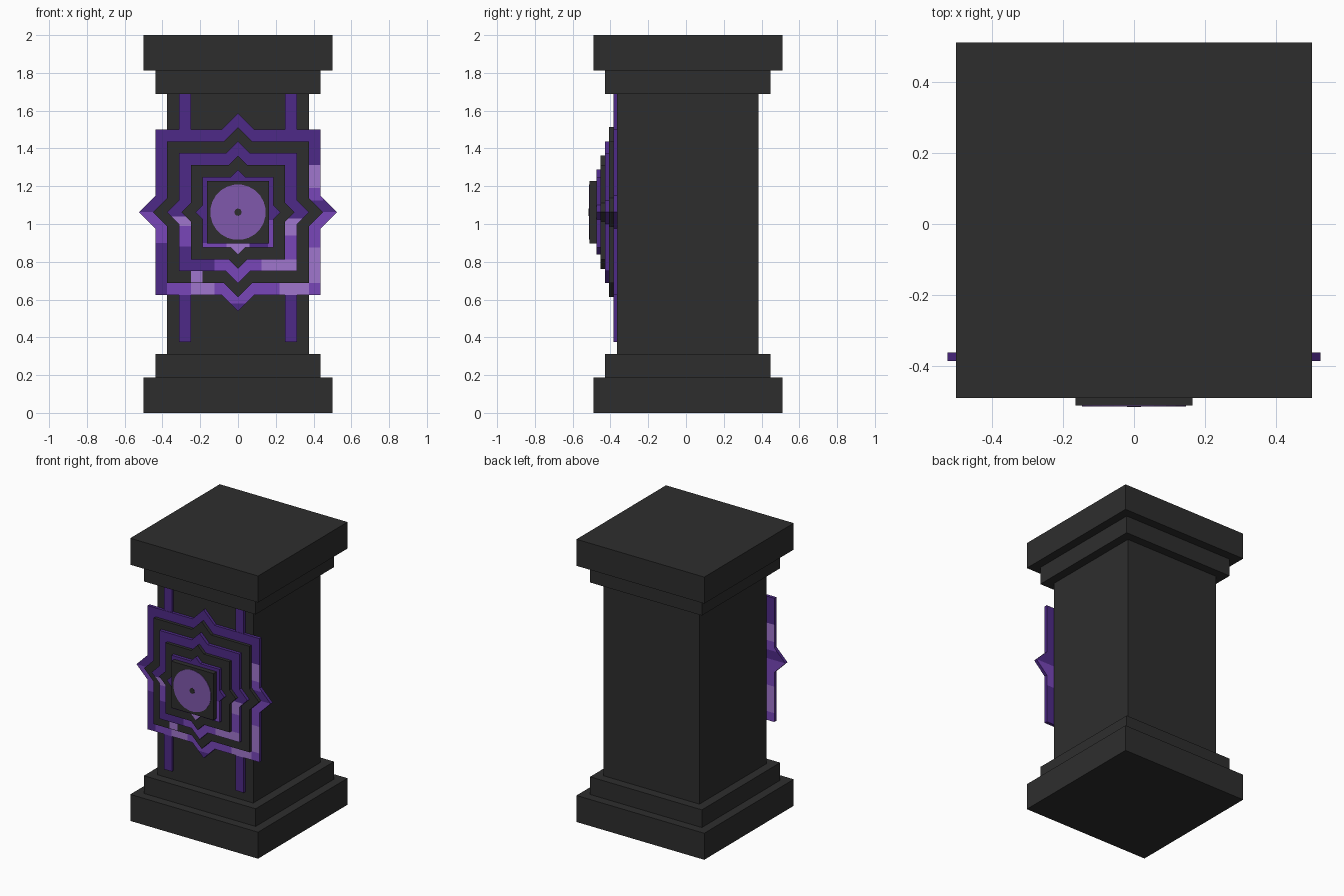
import bpy, bmesh, math
from mathutils import Matrix, Vector

if "Cube" in bpy.data.objects:
    bpy.data.objects.remove(bpy.data.objects["Cube"])

CZ = 1.0625      # height of the emblem centre
U = 0.0625       # basic grid step


def material(name, rgb):
    m = bpy.data.materials.new(name)
    m.diffuse_color = (*rgb, 1)
    m.use_nodes = True
    m.node_tree.nodes["Principled BSDF"].inputs["Base Color"].default_value = m.diffuse_color
    return m


STONE = material("dark stone", (0.027, 0.027, 0.027))
DEEP = material("deep purple", (0.076, 0.023, 0.242))
MID = material("mid purple", (0.188, 0.061, 0.485))
PALE = material("pale purple", (0.352, 0.181, 0.61))
GEM = material("gem purple", (0.216, 0.098, 0.413))


def finish(bm, name, mats):
    bmesh.ops.recalc_face_normals(bm, faces=bm.faces)
    me = bpy.data.meshes.new(name)
    bm.to_mesh(me)
    bm.free()
    for m in mats:
        me.materials.append(m)
    ob = bpy.data.objects.new(name, me)
    bpy.context.collection.objects.link(ob)
    return ob


def box(name, x, y, z, mat):
    bm = bmesh.new()
    size = [b - a for a, b in (x, y, z)]
    mid = [(a + b) / 2 for a, b in (x, y, z)]
    bmesh.ops.create_cube(bm, size=1, matrix=Matrix.Translation(mid) @ Matrix.Diagonal((*size, 1)))
    return finish(bm, name, [mat])


def plate(name, points, back, front, mats, patches=()):
    """Extrude an x-z outline towards the front; patches = (slot, x0, x1, z0, z1)."""
    bm = bmesh.new()
    face = bm.faces.new([bm.verts.new((x, back, z + CZ)) for x, z in points])
    ext = bmesh.ops.extrude_face_region(bm, geom=[face])
    bmesh.ops.translate(bm, vec=(0, front - back, 0),
                        verts=[g for g in ext["geom"] if isinstance(g, bmesh.types.BMVert)])
    # cut along the patch borders (both ways, since the back is mirrored)
    xs = {s * v for p in patches for v in p[1:3] for s in (-1, 1)}
    zs = {v for p in patches for v in p[3:5]}
    for vals, axis in ((xs, Vector((1, 0, 0))), (zs, Vector((0, 0, 1)))):
        for v in sorted(vals):
            bmesh.ops.bisect_plane(bm, geom=bm.verts[:] + bm.edges[:] + bm.faces[:],
                                   plane_co=axis * v, plane_no=axis)
    bm.normal_update()
    bmesh.ops.recalc_face_normals(bm, faces=bm.faces)
    for f in bm.faces:
        if abs(f.normal.y) < 0.5:
            continue
        c = f.calc_center_median()
        x = c.x if f.normal.y < 0 else -c.x
        for slot, x0, x1, z0, z1 in patches:
            if x0 < x < x1 and z0 < c.z < z1:
                f.material_index = slot
    return finish(bm, name, mats)


def star(h):
    """Square with a pointed tip in the middle of each side."""
    d, t = 0.2 * h, 1.2 * h
    return [(h, h), (d, h), (0, t), (-d, h), (-h, h), (-h, d), (-t, 0), (-h, -d),
            (-h, -h), (-d, -h), (0, -t), (d, -h), (h, -h), (h, -d), (t, 0), (h, d)]


# stone pillar: plinth, shaft and capital
for name, r, z0, z1 in (("plinth", 8, 0, 3), ("plinth_step", 7, 3, 5), ("shaft", 6, 5, 27),
                        ("capital_step", 7, 27, 29), ("capital", 8, 29, 32)):
    r *= U
    box(name, (-r, r), (0.01 - r, 0.01 + r), (z0 * U, z1 * U), STONE)

# vertical bands on the shaft
for side, s in (("left", -1), ("right", 1)):
    box("band_" + side, sorted((s * 0.25, s * 0.3125)), (-0.383, -0.36), (0.375, 1.69), DEEP)

# mottled glow patches on each star layer
OUTER = [(1, 0.37, 0.6, 0.5, 1.0625), (1, -0.6, -0.375, 0.9, 1.0625),
         (1, -0.375, 0.25, 0.5, 0.7), (2, 0.37, 0.45, 1.19, 1.3125),
         (1, 0.37, 0.45, 1.125, 1.19), (2, 0.37, 0.45, 0.6875, 0.875),
         (2, -0.25, -0.125, 0.6, 0.7), (2, 0.22, 0.375, 0.6, 0.7),
         (0, -0.06, 0.06, 0.5, 0.58)]
DARK = [(1, -0.25, -0.1875, 0.69, 0.755)]
MIDDLE = [(1, -0.125, 0.125, 0.6, 0.82), (2, 0.125, 0.32, 0.75, 0.8125),
          (1, 0.25, 0.32, 0.8125, 0.94), (2, 0.24, 0.38, 0.94, 1.03),
          (2, -0.38, -0.24, 0.99, 1.04), (1, -0.32, -0.24, 0.88, 0.99)]
INNER = [(2, -0.06, 0.06, 0.8, 0.9), (1, 0.16, 0.2, 0.875, 1.02), (1, -0.2, -0.06, 0.87, 0.9)]

# stacked star layers, alternating glow and stone
GLOW = [DEEP, MID, PALE]
y = -0.362
for i, (name, mats, patches) in enumerate((
        ("star_outer", GLOW, OUTER), ("star_stone_large", [STONE, PALE], DARK),
        ("star_middle", GLOW, MIDDLE), ("star_stone_small", [STONE], ()),
        ("star_inner", GLOW, INNER))):
    front = -0.385 - i * 0.0225
    plate(name, star((7 - i) * U), y, front, mats, patches)
    y = front

# centre block with round gem and pupil
b = 0.165
plate("centre_block", [(b, b), (-b, b), (-b, -b), (b, -b)], y, -0.510, [STONE])
ring = [(math.cos(a * math.tau / 24 + math.pi / 24), math.sin(a * math.tau / 24 + math.pi / 24))
        for a in range(24)]
plate("gem", [(0.147 * x, 0.147 * z) for x, z in ring], -0.509, -0.513, [GEM])
plate("gem_pupil", [(0.02 * x, 0.02 * z) for x, z in ring[::3]], -0.512, -0.515, [STONE])
